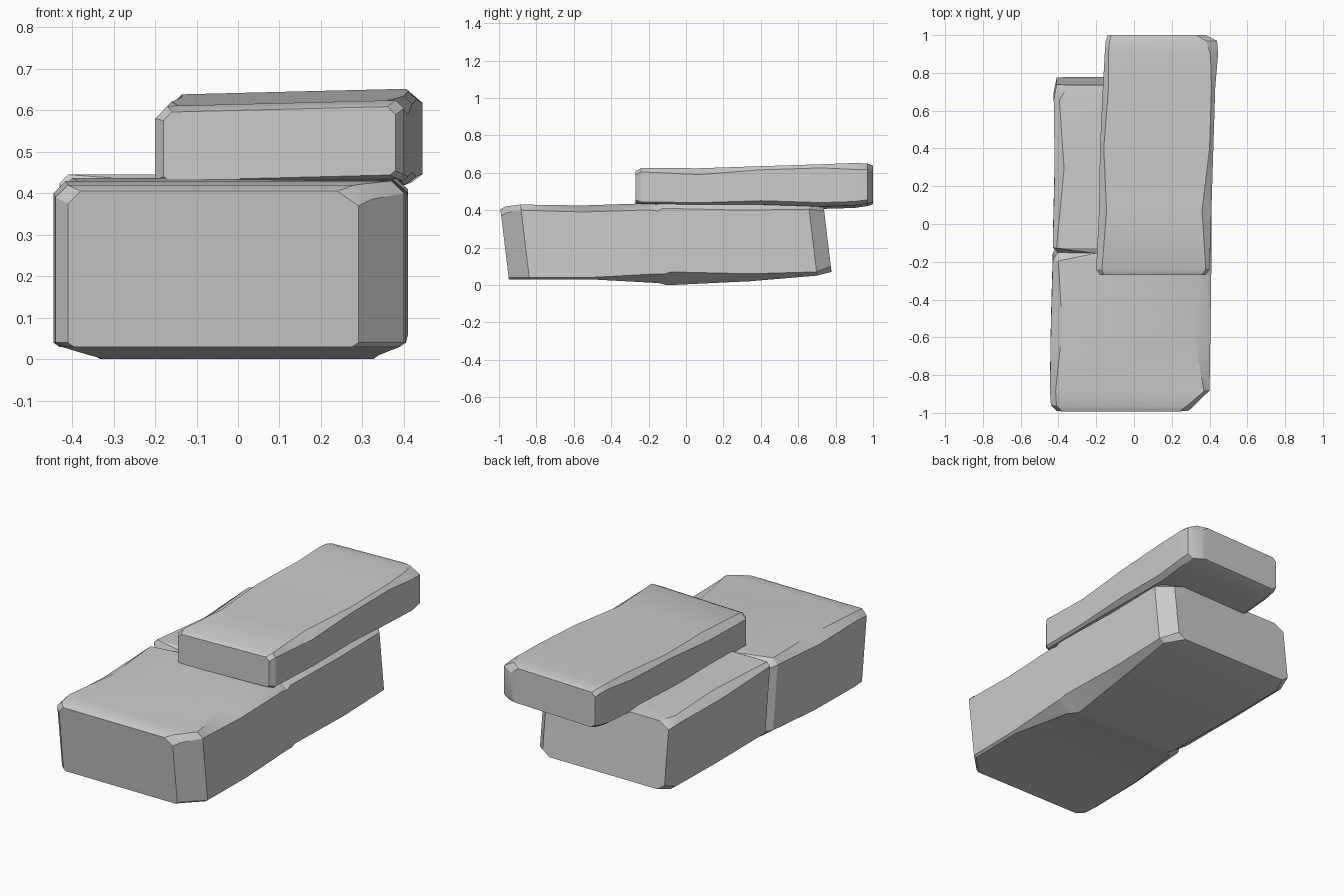
import bpy
import bmesh
import math

default_cube = bpy.data.objects.get("Cube")
if default_cube:
    bpy.data.objects.remove(default_cube, do_unlink=True)

# Single stone colour
stone = bpy.data.materials.new("stone_grey")
stone.use_nodes = True
stone_colour = (0.6, 0.6, 0.6, 1)
stone.diffuse_color = stone_colour
stone.node_tree.nodes["Principled BSDF"].inputs["Base Color"].default_value = stone_colour


def section(station, lean, roll, middle):
    """Eight-sided chamfered outline of a slab at one station along its length."""
    y, left, right, bottom, top, bevel_left, bevel_right, bevel_low = station
    drop_left = min(bevel_left, 0.035)
    drop_right = min(bevel_right, 0.035)
    inset = bevel_low * 1.4
    outline = [
        (left, bottom + bevel_low), (left + inset, bottom),
        (right - inset, bottom), (right, bottom + bevel_low),
        (right, top - drop_right), (right - bevel_right, top),
        (left + bevel_left, top), (left, top - drop_left),
    ]
    return [(x, y + lean * (z - middle), z + roll * x) for x, z in outline]


def make_slab(name, stations, lean, roll, middle):
    """Loft the chamfered outlines into a closed, hewn stone."""
    bm = bmesh.new()
    rings = []
    for station in stations:
        points = section(station, lean, roll, middle)
        rings.append([bm.verts.new(p) for p in points])
    for near, far in zip(rings, rings[1:]):
        for i in range(len(near)):
            j = (i + 1) % len(near)
            bm.faces.new((near[i], near[j], far[j], far[i]))
    bm.faces.new(rings[0])
    bm.faces.new(rings[-1])
    bmesh.ops.recalc_face_normals(bm, faces=bm.faces)
    bmesh.ops.triangulate(bm, faces=bm.faces)
    mesh = bpy.data.meshes.new(name)
    bm.to_mesh(mesh)
    bm.free()
    mesh.materials.append(stone)
    slab = bpy.data.objects.new(name, mesh)
    bpy.context.collection.objects.link(slab)
    bpy.ops.object.select_all(action="DESELECT")
    slab.select_set(True)
    bpy.context.view_layer.objects.active = slab
    bpy.ops.object.shade_smooth_by_angle(angle=math.radians(28))
    return slab


# Columns: y, left, right, bottom, top, left bevel, right bevel, lower bevel
# Lower slab, with a narrow crack across its left shoulder
lower_stations = [
    (-0.97, -0.41, 0.29, 0.03, 0.405, 0.03, 0.05, 0.01),
    (-0.94, -0.44, 0.32, 0.03, 0.42, 0.03, 0.04, 0.01),
    (-0.86, -0.445, 0.4, 0.03, 0.43, 0.03, 0.03, 0.01),
    (-0.53, -0.44, 0.405, 0.03, 0.425, 0.06, 0.09, 0.01),
    (-0.17, -0.43, 0.41, 0.01, 0.437, 0.03, 0.04, 0.05),
    (-0.13, -0.405, 0.41, 0, 0.43, 0.2, 0.04, 0.06),
    (-0.1, -0.43, 0.41, 0, 0.445, 0.02, 0.04, 0.07),
    (0.32, -0.42, 0.41, 0.02, 0.435, 0.05, 0.04, 0.04),
    (0.68, -0.425, 0.41, 0.05, 0.44, 0.03, 0.05, 0.02),
    (0.76, -0.41, 0.34, 0.07, 0.43, 0.06, 0.1, 0.03),
]
make_slab("lower_slab", lower_stations, -0.12, 0, 0.22)

# Upper slab, set back and overhanging the rear
upper_stations = [
    (-0.27, -0.18, 0.38, 0.435, 0.6, 0.02, 0.02, 0.01),
    (-0.24, -0.2, 0.4, 0.425, 0.615, 0.03, 0.02, 0.01),
    (0.07, -0.185, 0.41, 0.42, 0.615, 0.04, 0.05, 0.01),
    (0.4, -0.18, 0.42, 0.42, 0.625, 0.02, 0.02, 0.02),
    (0.72, -0.165, 0.43, 0.41, 0.635, 0.03, 0.02, 0.02),
    (0.9, -0.155, 0.445, 0.415, 0.642, 0.02, 0.04, 0.02),
    (0.97, -0.15, 0.44, 0.425, 0.64, 0.02, 0.06, 0.02),
    (1, -0.14, 0.38, 0.435, 0.63, 0.02, 0.05, 0.02),
]
make_slab("upper_slab", upper_stations, 0, 0.025, 0.53)
